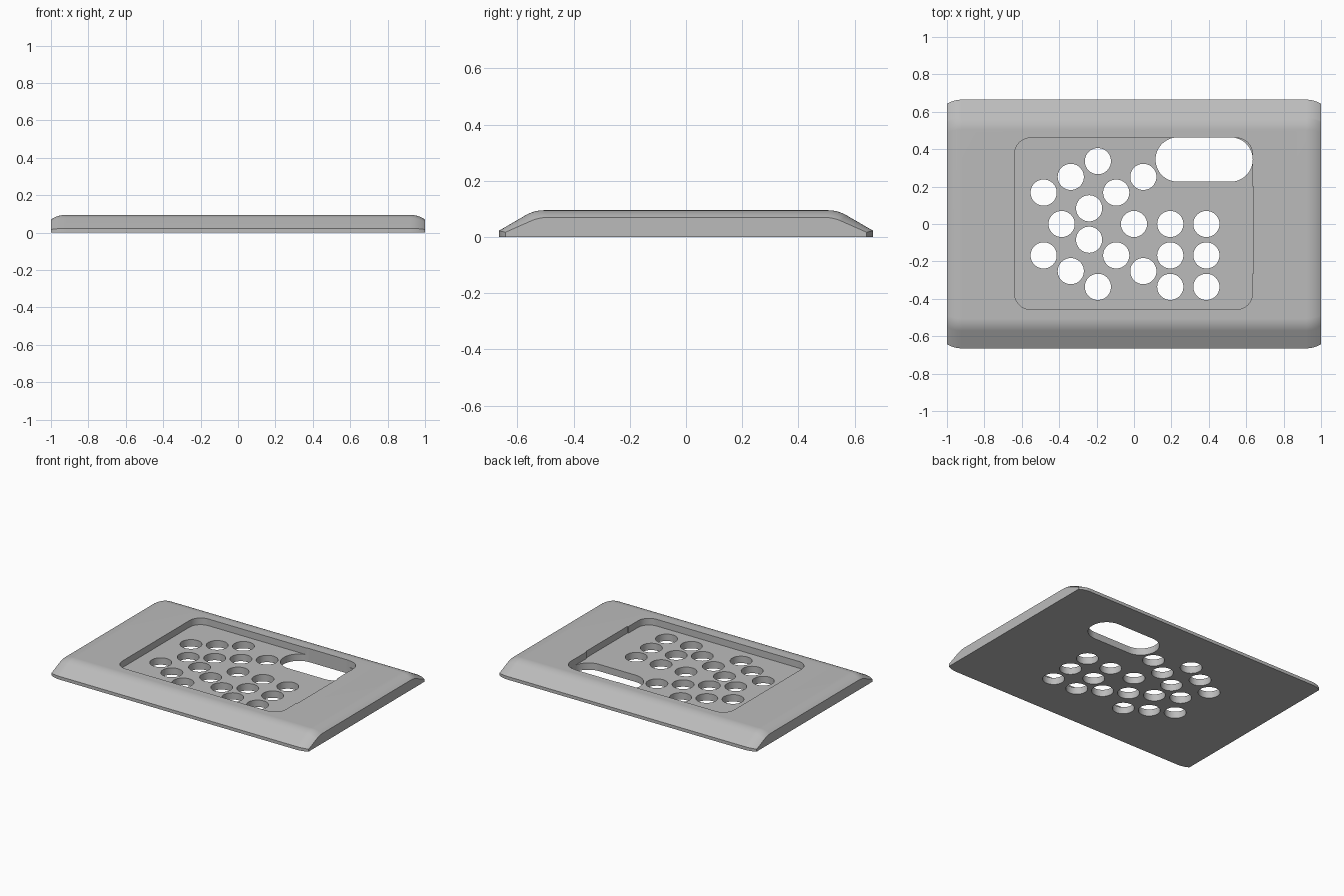
import bpy, bmesh
from math import sin, cos, pi, sqrt, radians

if "Cube" in bpy.data.objects:
    bpy.data.objects.remove(bpy.data.objects["Cube"])

grey = bpy.data.materials.new("plain grey")
grey.use_nodes = True
grey.diffuse_color = (0.5, 0.5, 0.5, 1)
grey.node_tree.nodes["Principled BSDF"].inputs["Base Color"].default_value = grey.diffuse_color

TOP, FLOOR, HALF_Y = 0.095, 0.048, 0.665


def finish(name, bm):
    bmesh.ops.recalc_face_normals(bm, faces=bm.faces)
    mesh = bpy.data.meshes.new(name)
    bm.to_mesh(mesh)
    bm.free()
    mesh.materials.append(grey)
    obj = bpy.data.objects.new(name, mesh)
    bpy.context.collection.objects.link(obj)
    return obj


def add_prism(bm, outline, z0, z1):
    low = [bm.verts.new((x, y, z0)) for x, y in outline]
    high = [bm.verts.new((x, y, z1)) for x, y in outline]
    bm.faces.new(low[::-1])
    bm.faces.new(high)
    n = len(outline)
    for i in range(n):
        j = (i + 1) % n
        bm.faces.new((low[i], low[j], high[j], high[i]))


def rounded_rect(x0, x1, y0, y1, r, steps=12):
    corners = [(x1 - r, y1 - r), (x0 + r, y1 - r), (x0 + r, y0 + r), (x1 - r, y0 + r)]
    return [(cx + r * cos((q + s / steps) * pi / 2), cy + r * sin((q + s / steps) * pi / 2))
            for q, (cx, cy) in enumerate(corners) for s in range(steps + 1)]


# Plate: a cross-section with sloping long sides, lofted between rounded ends
R, slope = 0.13, radians(30)
half = [(0.505 + R * sin(slope * i / 8), TOP - R + R * cos(slope * i / 8)) for i in range(9)]
half += [(HALF_Y, 0.0225), (HALF_Y, 0)]
section = half + [(-y, z) for y, z in reversed(half)]

stations = []
for i in range(9):
    run = 0.08 * i / 8
    stations.append((0.92 + run, 0.14 - sqrt(0.14 ** 2 - run ** 2)))
stations = [(-x, d) for x, d in reversed(stations)] + stations

bm = bmesh.new()
rings = []
for x, drop in stations:
    sy, sz = 1 - 0.88 * drop / HALF_Y, 1 - drop / TOP
    rings.append([bm.verts.new((x, y * sy, z * sz)) for y, z in section])
n = len(section)
for a, b in zip(rings, rings[1:]):
    for i in range(n):
        j = (i + 1) % n
        bm.faces.new((a[i], a[j], b[j], b[i]))
bm.faces.new(rings[0])
bm.faces.new(rings[-1])
plate = finish("cover_plate", bm)

# Cutters: recessed pocket, shallow side notch, long slot and round holes
cutters = []
for name, outline, z0 in (
        ("pocket_cutter", rounded_rect(-0.638, 0.633, -0.457, 0.46, 0.085), FLOOR),
        ("notch_cutter", [(0.5, -0.265), (0.64, -0.265), (0.64, 0.2), (0.5, 0.2)], FLOOR),
        ("slot_cutter", rounded_rect(0.115, 0.635, 0.226, 0.463, 0.1184), -0.1)):
    bm = bmesh.new()
    add_prism(bm, outline, z0, 0.3)
    cutters.append(finish(name, bm))

DX, DY = 0.145, 0.084
centres = [(-0.387, 0), (0, 0)]
for k in range(3):
    for side in (1, -1):
        centres.append((0.05 - k * DX, side * (3 - k) * DY))
        centres.append((-0.193 - k * DX, side * (4 - k) * DY))
    centres += [(0.194, -2 * k * DY), (0.387, -2 * k * DY)]
bm = bmesh.new()
for cx, cy in centres:
    add_prism(bm, [(cx + 0.07 * cos(a * pi / 20), cy + 0.07 * sin(a * pi / 20))
                   for a in range(40)], -0.1, 0.3)
cutters.append(finish("hole_cutter", bm))

# Cut the plate, then drop the cutters
bpy.ops.object.select_all(action="DESELECT")
plate.select_set(True)
bpy.context.view_layer.objects.active = plate
for cutter in cutters:
    cutter.hide_render = True
    mod = plate.modifiers.new(cutter.name, "BOOLEAN")
    mod.operation = "DIFFERENCE"
    mod.solver = "EXACT"
    mod.object = cutter
    bpy.ops.object.modifier_apply(modifier=mod.name)
    bpy.data.objects.remove(cutter)

# Smooth curved surfaces, keep cut edges crisp
bpy.ops.object.shade_smooth_by_angle(angle=radians(25))
weighted = plate.modifiers.new("even_shading", "WEIGHTED_NORMAL")
weighted.keep_sharp = True
